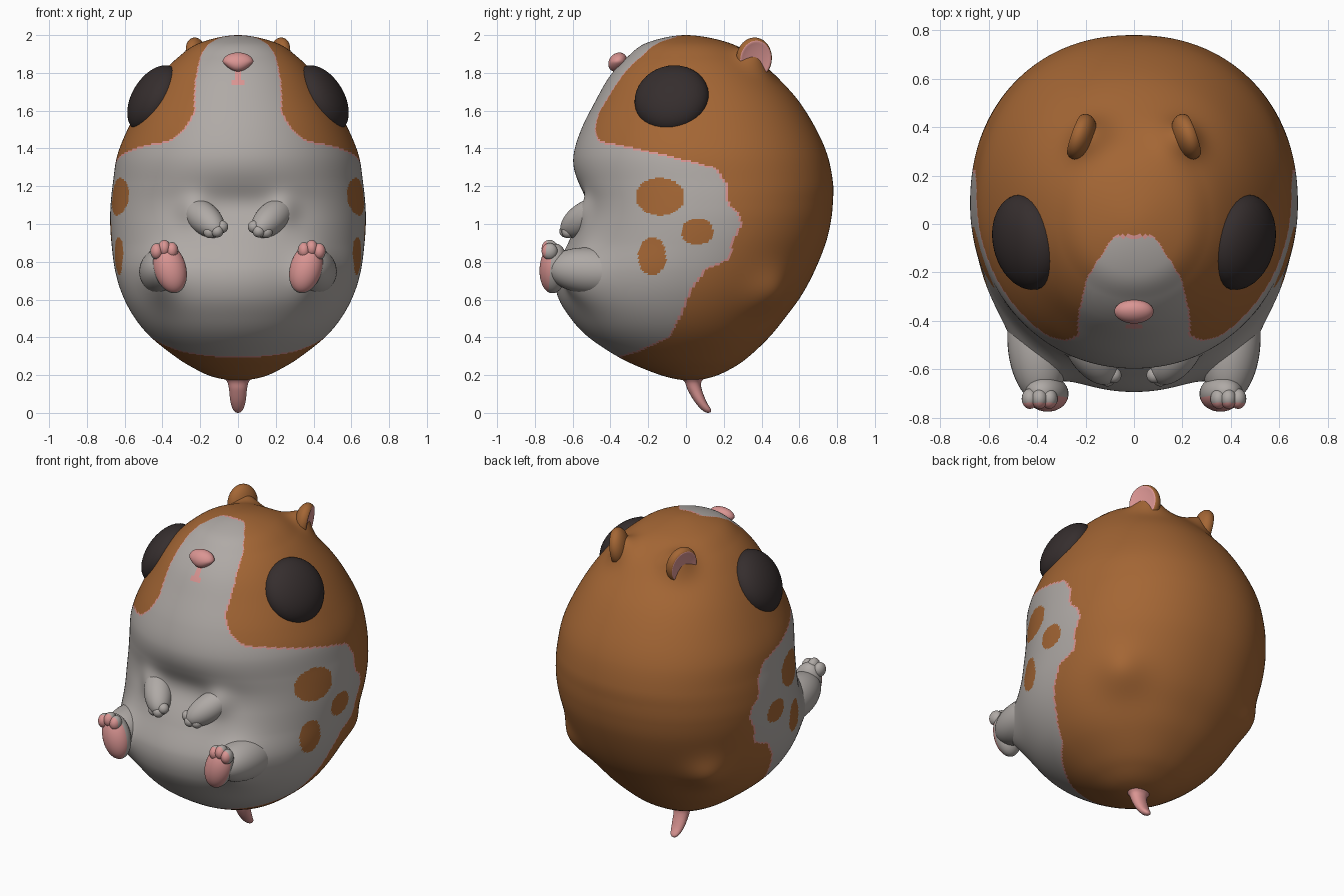
import bpy, bmesh, math
from mathutils import Vector, Matrix

if "Cube" in bpy.data.objects:
    bpy.data.objects.remove(bpy.data.objects["Cube"])


def material(name, rgb):
    m = bpy.data.materials.new(name)
    m.diffuse_color = (*rgb, 1)
    m.use_nodes = True
    m.node_tree.nodes["Principled BSDF"].inputs["Base Color"].default_value = m.diffuse_color
    return m


BROWN = material("brown fur", (0.37, 0.133, 0.035))
GREY = material("pale fur", (0.43, 0.40, 0.38))
PINK = material("pink skin", (0.70, 0.30, 0.29))
BLACK = material("dark eye", (0.036, 0.027, 0.027))


def finish(name, bm, mats):
    bmesh.ops.recalc_face_normals(bm, faces=bm.faces)
    for f in bm.faces:
        f.smooth = True
    me = bpy.data.meshes.new(name)
    bm.to_mesh(me)
    bm.free()
    for m in mats:
        me.materials.append(m)
    ob = bpy.data.objects.new(name, me)
    bpy.context.collection.objects.link(ob)
    return ob


def catmull(a, b, c, d, t):
    return [0.5 * (2 * q + (r - p) * t + (2 * p - 5 * q + 4 * r - s) * t * t
                   + (3 * q - p - 3 * r + s) * t ** 3) for p, q, r, s in zip(a, b, c, d)]


def oval(a):
    """Unit oval point, slightly squarer towards the back."""
    e = 2 / (2.17 if math.sin(a) > 0 else 2.05)
    return [math.copysign(abs(v) ** e, v) for v in (math.cos(a), math.sin(a))]


def loft(name, rows, mats, rule=None, steps=6, sides=32):
    """Closed solid through oval sections (z, front y, back y, half width)."""
    mirror = lambda r: (r[0], r[2], r[1], -r[3])
    pts = [mirror(rows[1])] + rows + [mirror(rows[-2])]
    secs = [catmull(*pts[i:i + 4], k / steps) for i in range(len(rows) - 1) for k in range(steps)][1:]
    ring = [oval(2 * math.pi * i / sides) for i in range(sides)]
    bm = bmesh.new()
    rings = [[bm.verts.new((w * c, (f + b) / 2 + (b - f) / 2 * s, z)) for c, s in ring]
             for z, f, b, w in secs]
    ends = [bm.verts.new((0, r[1], r[0])) for r in (rows[0], rows[-1])]
    for i in range(sides):
        j = (i + 1) % sides
        for p, q in zip(rings, rings[1:]):
            bm.faces.new((p[i], p[j], q[j], q[i]))
        bm.faces.new((ends[0], rings[0][j], rings[0][i]))
        bm.faces.new((ends[1], rings[-1][i], rings[-1][j]))
    if rule:
        for f in bm.faces:
            f.material_index = rule(f.calc_center_median())
        # Thin pink seam where pale fur meets brown
        for f in [f for f in bm.faces if f.material_index == 1
                  and any(g.material_index == 0 for e in f.edges for g in e.link_faces)]:
            f.material_index = 2
    return finish(name, bm, mats)


def ellipsoid(name, centre, radii, mats, normal=(0, 0, 1), up=None, rule=None, dish=None):
    """Ellipsoid whose local z follows normal and local y leans to up; dish hollows its cap."""
    bm = bmesh.new()
    bmesh.ops.create_uvsphere(bm, u_segments=36, v_segments=26, radius=1)
    if rule:
        for f in bm.faces:
            f.material_index = rule(f.calc_center_median())
    if dish:
        for v in bm.verts:
            v.co.z = min(v.co.z, dish - .3 * (v.co.z - dish))
    n = Vector(normal).normalized()
    u = Vector(up or ((0, 0, 1) if abs(n.z) < 0.95 else (0, 1, 0)))
    u = (u - n * u.dot(n)).normalized()
    rot = Matrix((u.cross(n), u, n)).transposed().to_4x4()
    bm.transform(Matrix.Translation(centre) @ rot @ Matrix.Diagonal((*radii, 1)))
    return finish(name, bm, mats)


def limb(name, a, b, r, mats):
    a, b = Vector(a), Vector(b)
    return ellipsoid(name, (a + b) / 2, (r, r, (b - a).length / 2), mats, b - a)


def lookup(table, v):
    for (a, p), (b, q) in zip(table, table[1:]):
        if a <= v <= b:
            return p + (q - p) * (v - a) / (b - a)
    return -9


# Fur markings: rear edge of the belly patch by height, half width of face blaze by height
PATCH = [(.26, -.45), (.285, -.378), (.325, -.246), (.4, -.087), (.52, -.02), (.65, .03), (.76, .11),
         (.81, .23), (.92, .257), (1.0, .3), (1.06, .28), (1.1, .23), (1.21, .22), (1.3, .16),
         (1.34, 0), (1.41, -.3), (1.44, -.46)]
BLAZE = [(1.4, .5), (1.42, .42), (1.45, .35), (1.5, .29), (1.55, .255), (1.6, .235), (1.75, .23),
         (1.85, .21), (1.9, .195), (1.95, .16), (1.98, .11), (2.0, .05)]
SPOTS = [(-.14, 1.145, .13, .1), (.06, .96, .085, .07), (-.18, .83, .075, .1)]


def fur(p):
    if p.y < -.2 and (abs(p.x) < .014 and 1.74 < p.z < 1.83 or abs(p.x) < .034 and 1.735 < p.z < 1.765):
        return 2
    if abs(p.x) > .4 and any(((p.y - y) / a) ** 2 + ((p.z - z) / b) ** 2 < 1 for y, z, a, b in SPOTS):
        return 3
    if p.y < lookup(PATCH, p.z) or p.y < -.045 and abs(p.x) < lookup(BLAZE, p.z):
        return 1
    return 0


# Egg-shaped body and head in one
body = loft("body", [(.172, .02, .02, 0), (.19, -.1, .14, .13), (.24, -.24, .25, .24),
                     (.3, -.365, .335, .335), (.4, -.515, .44, .46), (.5, -.61, .522, .545),
                     (.62, -.68, .61, .61), (.75, -.69, .68, .65), (.9, -.63, .74, .67),
                     (1.02, -.605, .768, .677), (1.12, -.597, .778, .673), (1.22, -.598, .778, .662),
                     (1.36, -.597, .75, .64), (1.5, -.555, .69, .585), (1.65, -.48, .597, .505),
                     (1.78, -.405, .48, .415), (1.88, -.315, .365, .32), (1.96, -.205, .225, .2),
                     (2.0, 0, 0, 0)],
            [BROWN, GREY, PINK, BROWN], fur, steps=14, sides=340)
# Soft swellings (centre, push, spread) at thigh, shoulder, ear root and haunch
BUMPS = [((.41, -.53, .73), (0, -.1, 0), .13), ((.23, -.53, 1.07), (0, -.05, 0), .08),
         ((.18, .35, 1.85), (.02, .02, .07), .085), ((.45, .43, .64), (.035, .035, -.005), .13)]
for v in body.data.vertices:
    p = v.co.copy()
    if p.y < 0:  # dip between chin and belly
        v.co.y += .068 * math.exp(-(p.x / .36) ** 2 - ((p.z - 1.1) / .13) ** 2)
    for centre, push, spread in BUMPS:
        for s in (1, -1):
            d = (Vector((p.x * s, p.y, p.z)) - Vector(centre)).length / spread
            v.co += Vector((push[0] * s, push[1], push[2])) * math.exp(-d * d)

# Tail
loft("tail", [(0, .118, .118, 0), (.015, .085, .133, .025), (.06, .045, .108, .04), (.12, .01, .085, .047),
              (.16, -.005, .08, .055), (.2, -.03, .1, .075), (.22, .03, .03, 0)], [PINK])

# Nose, narrower towards its lower edge
nose = ellipsoid("nose", (0, -.362, 1.857), (.082, .055, .045), [PINK], (0, -.75, .65))
for v in nose.data.vertices:
    v.co.x *= 1 + 7 * min(0, v.co.z - 1.86)

for s, side in ((1, "right"), (-1, "left")):
    P = lambda x, y, z: (s * x, y, z)
    # Eyes
    ellipsoid(side + "_eye", P(.443, -.075, 1.662), (.2, .195, .115), [BLACK], P(.84, -.2, .5))
    # Ears: hollow pink cup facing outward
    ellipsoid(side + "_ear", P(.22, .36, 1.875), (.098, .113, .06), [BROWN, PINK], P(.92, .32, -.12),
              rule=lambda c: int(c.z > .5), dish=.5)
    # Arms and fingers
    limb(side + "_arm", P(.27, -.42, 1.11), P(.095, -.65, .955), .083, [GREY])
    for i, (x, y, z) in enumerate(((.085, -.625, .985), (.11, -.638, .962), (.15, -.625, .958))):
        ellipsoid(f"{side}_finger_{i + 1}", P(x, y, z), (.033, .033, .033), [GREY])
    # Legs, feet with pink soles, and toes
    limb(side + "_leg", P(.415, -.25, .73), P(.38, -.74, .77), .125, [GREY])
    ellipsoid(side + "_foot", P(.36, -.7, .765), (.085, .135, .075), [GREY, PINK], (0, -1, .08),
              P(.28, 0, 1), lambda c: int(c.z > .2))
    for i, (x, z) in enumerate(((.35, .86), (.39, .872), (.43, .855))):
        ellipsoid(f"{side}_toe_{i + 1}", P(x, -.722, z), (.034, .044, .042), [GREY, PINK], (0, -1, .08),
                  rule=lambda c: int(c.z > .5))
